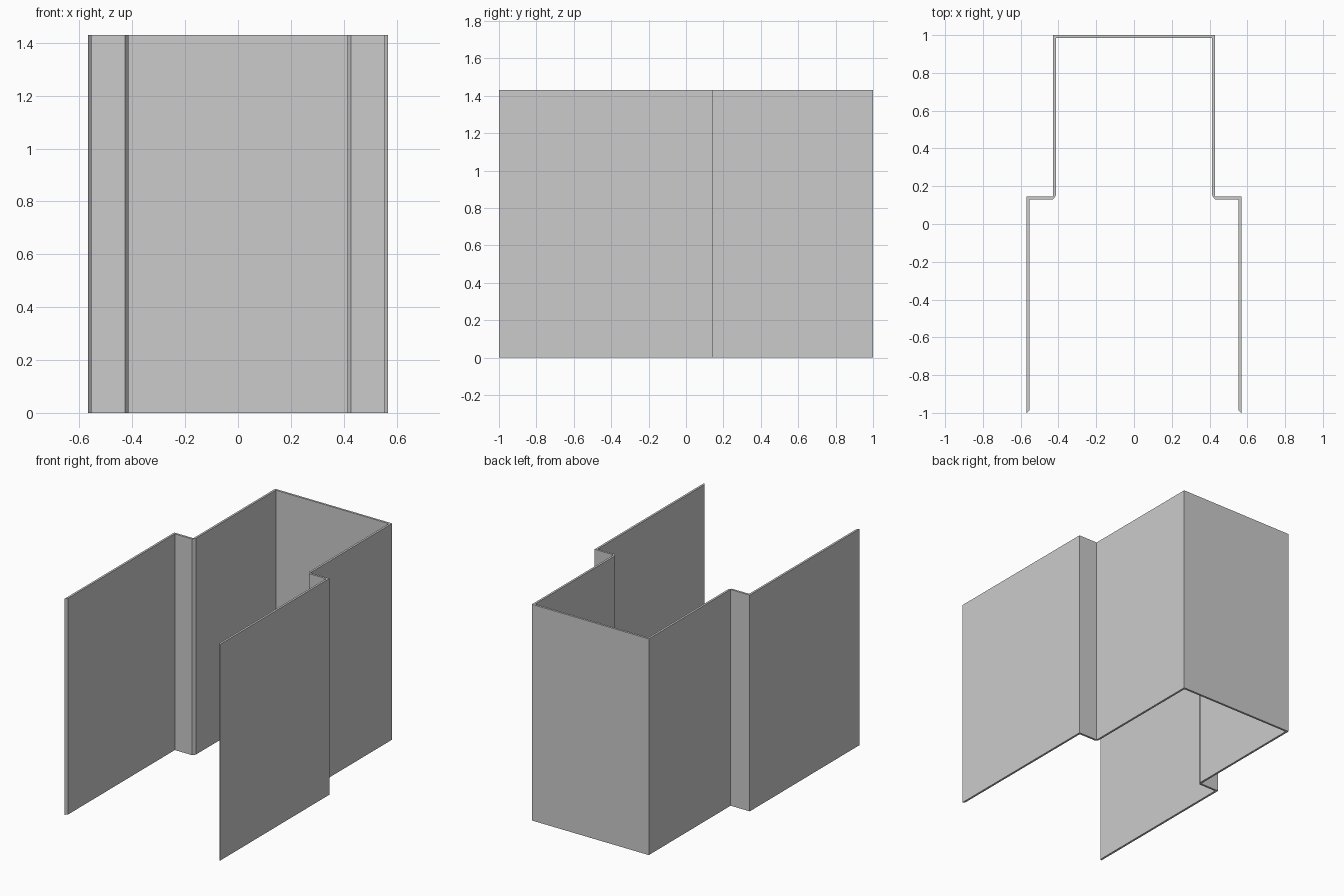
import bpy

cube = bpy.data.objects.get("Cube")
if cube:
    bpy.data.objects.remove(cube, do_unlink=True)

# Plain sheet colour
GREY = (0.6, 0.6, 0.6, 1.0)
mat = bpy.data.materials.new("plain grey")
mat.use_nodes = True
mat.diffuse_color = GREY
mat.node_tree.nodes["Principled BSDF"].inputs["Base Color"].default_value = GREY

HEIGHT = 1.43
WIDE, NARROW, STEP, T = 0.568, 0.428, 0.145, 0.014

# Right half of the folded sheet: outside face, then inside face
outer = [(WIDE, -1), (WIDE, STEP), (NARROW, STEP), (NARROW, 1)]
inner = [(NARROW - T, 1 - T), (NARROW - T, STEP + 0.005),
         (NARROW, STEP - T), (WIDE - T, STEP - T), (WIDE - T, T - 1)]


def mirrored(points):
    return [(-x, y) for x, y in reversed(points)]


def extrude_profile(name, outline, height):
    """Closed plan outline raised into a solid with flat sides."""
    n = len(outline)
    verts = [(x, y, z) for z in (0, height) for x, y in outline]
    faces = [(i, (i + 1) % n, (i + 1) % n + n, i + n) for i in range(n)]
    faces += [tuple(reversed(range(n))), tuple(range(n, 2 * n))]
    mesh = bpy.data.meshes.new(name)
    mesh.from_pydata(verts, [], faces)
    mesh.materials.append(mat)
    mesh.update()
    obj = bpy.data.objects.new(name, mesh)
    bpy.context.collection.objects.link(obj)
    return obj


# Stepped wall, open at the front, top and bottom
outline = outer + mirrored(outer) + mirrored(inner) + inner
extrude_profile("stepped_wall", outline, HEIGHT)
